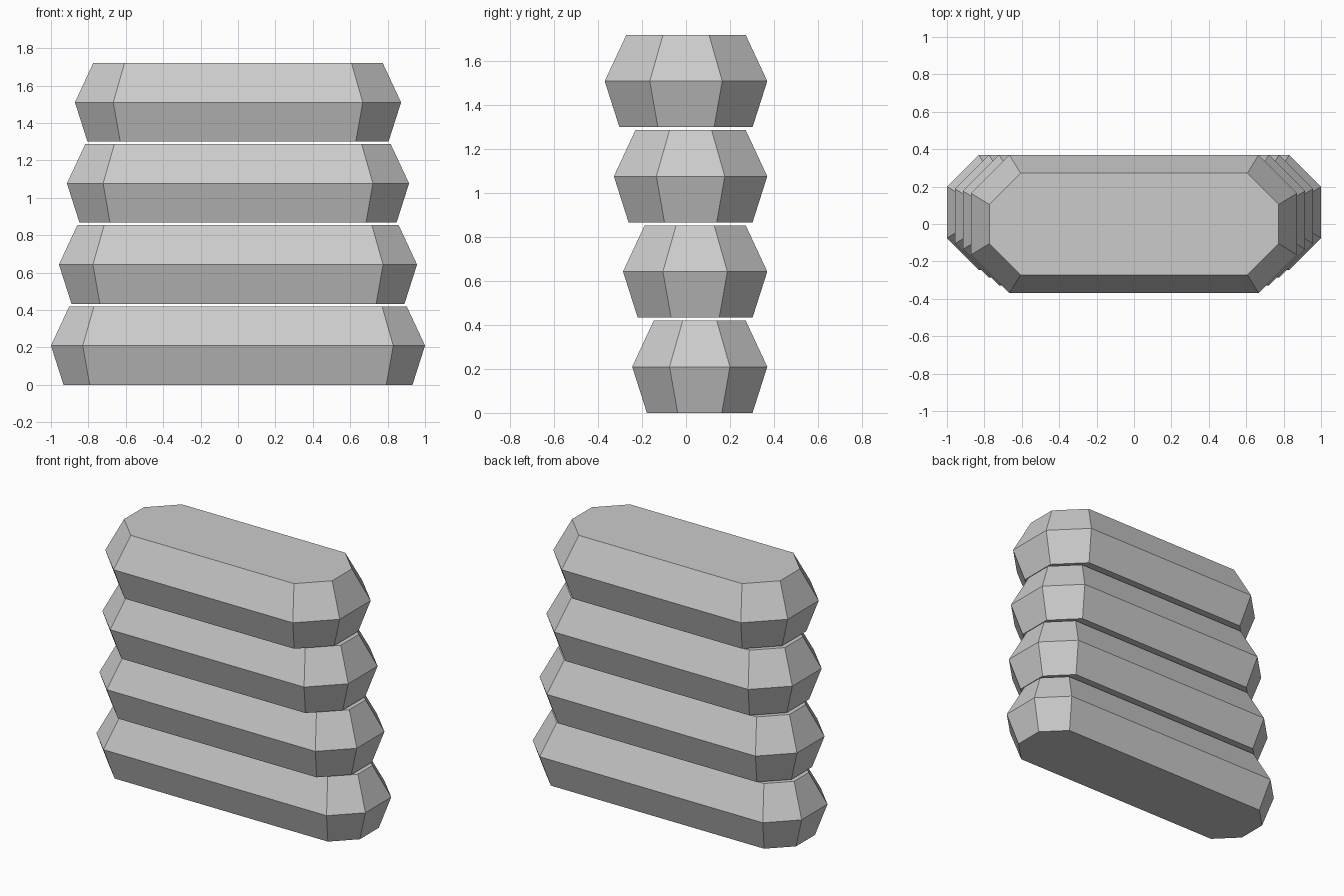
import bpy, bmesh

if "Cube" in bpy.data.objects:
    bpy.data.objects.remove(bpy.data.objects["Cube"])

grey = bpy.data.materials.new("light_grey")
grey.diffuse_color = (0.6, 0.6, 0.6, 1)
grey.use_nodes = True
grey.node_tree.nodes["Principled BSDF"].inputs["Base Color"].default_value = grey.diffuse_color


def octagon(bm, hx, y0, y1, c, z):
    """Ring of a rectangle with 45 degree cut corners."""
    pts = [(-hx + c, y0), (hx - c, y0), (hx, y0 + c), (hx, y1 - c),
           (hx - c, y1), (-hx + c, y1), (-hx, y1 - c), (-hx, y0 + c)]
    return [bm.verts.new((x, y, z)) for x, y in pts]


def slab(name, hx, y0, y1, c, z):
    """Faceted slab: widest at its middle, tapering to both ends."""
    bm = bmesh.new()
    # inset, corner reduction and height of bottom, middle and top rings
    rings = [octagon(bm, hx - d, y0 + d, y1 - d, c - k, z + h)
             for d, k, h in ((0.067, 0.03, 0), (0, 0, 0.21), (0.098, 0.038, 0.42))]
    for a, b in zip(rings, rings[1:]):
        for i in range(8):
            j = (i + 1) % 8
            bm.faces.new((a[i], a[j], b[j], b[i]))
    bm.faces.new(rings[0][::-1])
    bm.faces.new(rings[-1])
    bmesh.ops.recalc_face_normals(bm, faces=bm.faces)
    me = bpy.data.meshes.new(name)
    bm.to_mesh(me)
    bm.free()
    me.materials.append(grey)
    bpy.context.collection.objects.link(bpy.data.objects.new(name, me))


# Four stacked slabs, shorter and deeper towards the top, flush at the back
for i in range(4):
    slab(f"slab_{i + 1}", 1.0 - 0.0427 * i, -0.245 - 0.0417 * i, 0.37,
         0.17 + 0.0117 * i, 0.4335 * i)
